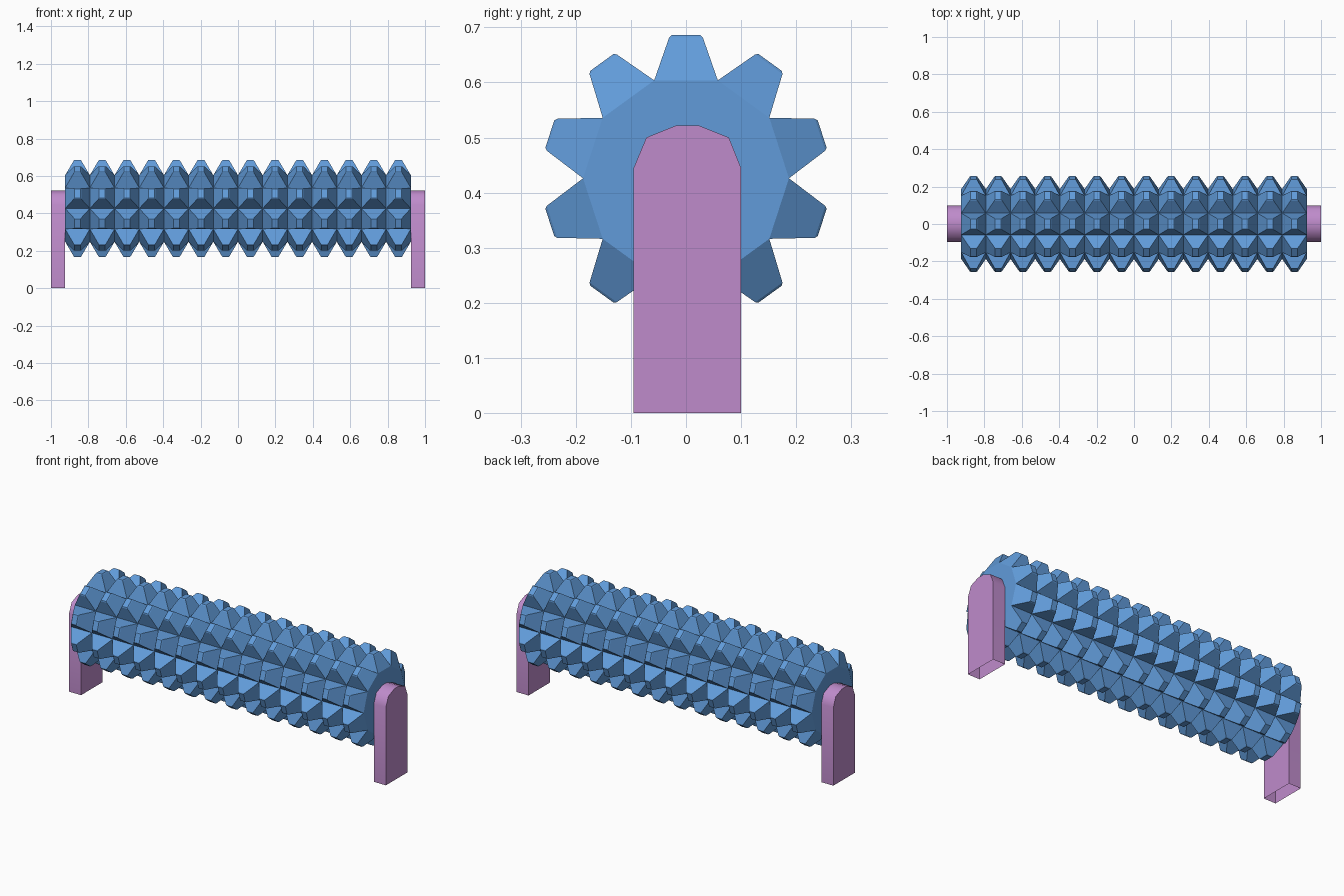
import bpy, bmesh
from math import sin, cos, pi

if "Cube" in bpy.data.objects:
    bpy.data.objects.remove(bpy.data.objects["Cube"])

SIDES, CELLS = 10, 14
HALF_LEN, AXIS_Z, R = 0.924, 0.426, 0.187
APOTHEM = R * cos(pi / SIDES)
HALF_EDGE = R * sin(pi / SIDES)
PITCH = 2 * HALF_LEN / CELLS


def material(name, color):
    m = bpy.data.materials.new(name)
    m.diffuse_color = color
    m.use_nodes = True
    m.node_tree.nodes["Principled BSDF"].inputs["Base Color"].default_value = m.diffuse_color
    return m


def make_object(name, bm, mat):
    bmesh.ops.recalc_face_normals(bm, faces=bm.faces)
    me = bpy.data.meshes.new(name)
    bm.to_mesh(me)
    bm.free()
    me.materials.append(mat)
    ob = bpy.data.objects.new(name, me)
    bpy.context.collection.objects.link(ob)
    return ob


def tooth(bm, cx, ang):
    """Blunt four-sided spike standing on one panel of the drum."""
    rings = []
    # half length, half width, distance from the axis
    for hx, hw, r in ((PITCH / 2, HALF_EDGE, APOTHEM),
                      (0.020, 0.0305, 0.256), (0.016, 0.026, 0.260)):
        ring = []
        for sx, sw in ((-1, -1), (1, -1), (1, 1), (-1, 1)):
            y = r * cos(ang) - sw * hw * sin(ang)
            z = r * sin(ang) + sw * hw * cos(ang)
            ring.append(bm.verts.new((cx + sx * hx, y, AXIS_Z + z)))
        rings.append(ring)
    for a, b in zip(rings, rings[1:]):
        for i in range(4):
            j = (i + 1) % 4
            bm.faces.new((a[i], a[j], b[j], b[i]))
    bm.faces.new(rings[-1])


# Spiked roller: rows of teeth around a ten-sided drum, closed at both ends
bm = bmesh.new()
for c in range(CELLS):
    for s in range(SIDES):
        tooth(bm, -HALF_LEN + (c + 0.5) * PITCH, (s + 0.5) * 2 * pi / SIDES)
for x in (-HALF_LEN, HALF_LEN):
    bm.faces.new([bm.verts.new((x, R * cos(2 * pi * s / SIDES),
                                AXIS_Z + R * sin(2 * pi * s / SIDES)))
                  for s in range(SIDES)])
bmesh.ops.remove_doubles(bm, verts=bm.verts, dist=0.0005)
make_object("spiked_roller", bm, material("roller_blue", (0.12, 0.33, 0.70, 1)))

# End supports: round-topped posts, open underneath
PROFILE = [(-0.095, 0), (-0.095, 0.445), (-0.072, 0.5), (-0.018, 0.522),
           (0.023, 0.522), (0.078, 0.5), (0.10, 0.445), (0.10, 0)]
pink = material("support_pink", (0.52, 0.26, 0.60, 1))
for side, name in ((-1, "left_support"), (1, "right_support")):
    bm = bmesh.new()
    inner = [bm.verts.new((side * HALF_LEN, y, z)) for y, z in PROFILE]
    outer = [bm.verts.new((side * 1.0, y, z)) for y, z in PROFILE]
    bm.faces.new(inner)
    bm.faces.new(outer)
    for i in range(len(PROFILE) - 1):
        f = bm.faces.new((inner[i], inner[i + 1], outer[i + 1], outer[i]))
        f.smooth = True
    make_object(name, bm, pink)
    # keep the flat cheeks crisp
    me = bpy.data.objects[name].data
    me.set_sharp_from_angle(angle=0.9)
